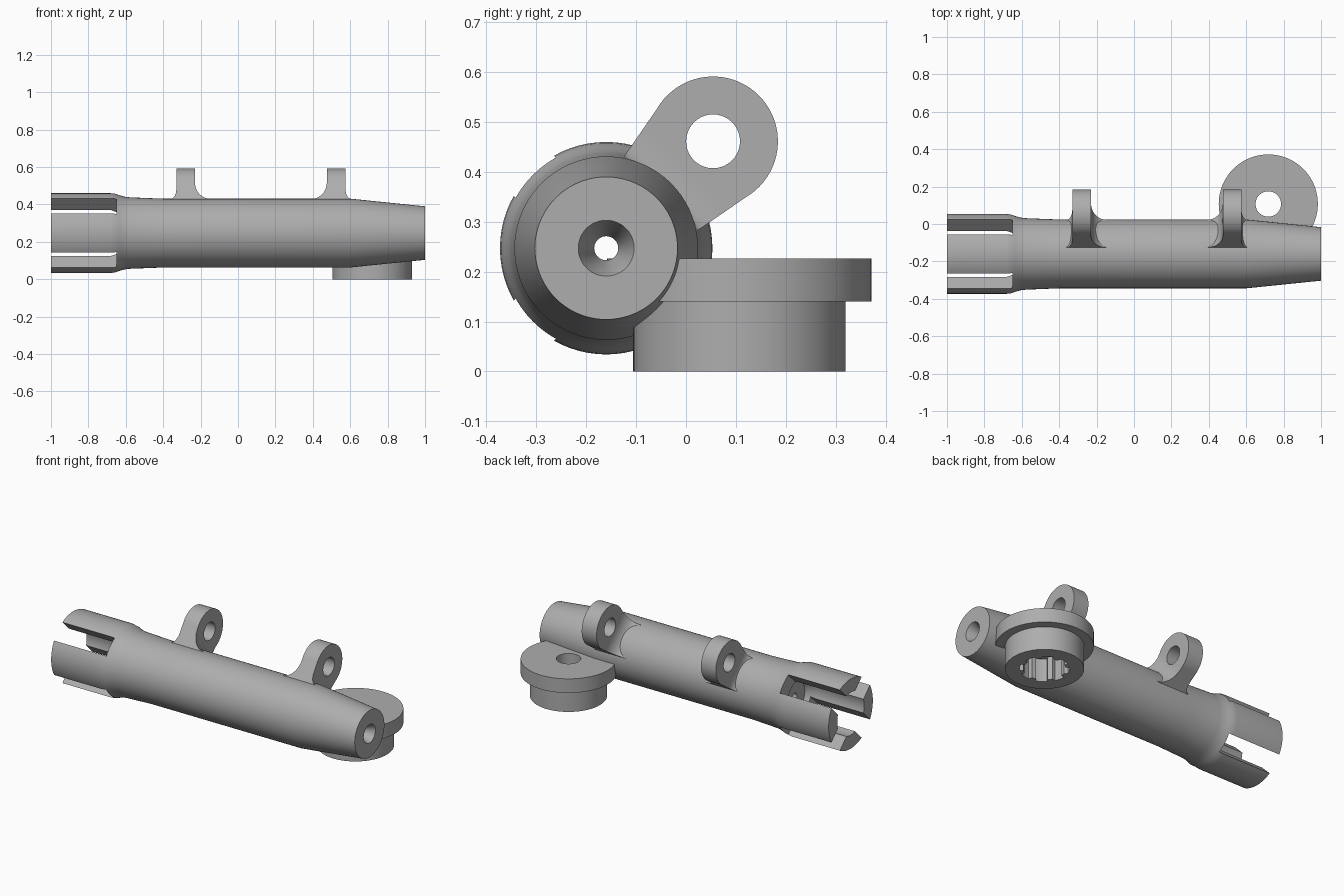
import bpy, bmesh
from math import sin, cos, pi, radians, tau
from mathutils import Vector

cube = bpy.data.objects.get("Cube")
if cube:
    bpy.data.objects.remove(cube)

grey = bpy.data.materials.new("matt grey")
grey.use_nodes = True
grey.diffuse_color = (0.42, 0.42, 0.42, 1)
grey.node_tree.nodes["Principled BSDF"].inputs["Base Color"].default_value = (0.42, 0.42, 0.42, 1)

X, Y, Z = Vector((1, 0, 0)), Vector((0, 1, 0)), Vector((0, 0, 1))
TUBE = Vector((0, -0.16, 0.247))          # point on the tube axis
ARM = Vector((0, 1, 1)).normalized()      # direction the lugs lean
SIDE = Vector((0, -1, 1)).normalized()


def finish(name, bm):
    bmesh.ops.recalc_face_normals(bm, faces=bm.faces)
    mesh = bpy.data.meshes.new(name)
    bm.to_mesh(mesh)
    bm.free()
    mesh.materials.append(grey)
    ob = bpy.data.objects.new(name, mesh)
    bpy.context.collection.objects.link(ob)
    return ob


def prism(name, pts, origin, u, v, start, end):
    """Extrude a 2D outline along u x v."""
    w = u.cross(v)
    bm = bmesh.new()
    low, high = ([bm.verts.new(origin + u * a + v * b + w * h) for a, b in pts] for h in (start, end))
    bm.faces.new(low)
    bm.faces.new(high)
    for i in range(len(pts)):
        j = (i + 1) % len(pts)
        bm.faces.new((low[i], low[j], high[j], high[i]))
    return finish(name, bm)


def lathe(name, profile, origin, axis, u, steps=72):
    """Revolve a closed (distance, radius) profile about an axis."""
    v = axis.cross(u)
    bm = bmesh.new()
    rings = []
    for k in range(steps):
        d = u * cos(tau * k / steps) + v * sin(tau * k / steps)
        rings.append([bm.verts.new(origin + axis * a + d * r) for a, r in profile])
    n = len(profile)
    for k in range(steps):
        p, q = rings[k], rings[(k + 1) % steps]
        for i in range(n):
            j = (i + 1) % n
            bm.faces.new((p[i], p[j], q[j], q[i]))
    return finish(name, bm)


def arc(cx, cy, r, a0, a1, steps, ry=None):
    ry = r if ry is None else ry
    angles = [radians(a0 + (a1 - a0) * i / steps) for i in range(steps + 1)]
    return [(cx + r * cos(a), cy + ry * sin(a)) for a in angles]


def boolean(ob, cutter, operation="DIFFERENCE"):
    """Apply a boolean and discard the cutter."""
    mod = ob.modifiers.new("cut", "BOOLEAN")
    mod.object, mod.operation, mod.solver = cutter, operation, "EXACT"
    cutter.hide_render = True
    graph = bpy.context.evaluated_depsgraph_get()
    result = bpy.data.meshes.new_from_object(ob.evaluated_get(graph))
    ob.modifiers.clear()
    ob.data = result
    bpy.data.objects.remove(cutter)


# Tube with a flared hollow end, tapered nose, countersink and bore
outer = [(-1, 0.13), (-1, 0.213), (-0.68, 0.213), (-0.66, 0.211), (-0.635, 0.203),
         (-0.61, 0.195), (-0.58, 0.191), (-0.4, 0.184), (0.6, 0.184), (1, 0.143)]
inner = [(1, 0.056), (0.92, 0.024), (-0.62, 0.024), (-0.62, 0.1), (-0.64, 0.112), (-0.68, 0.13)]
tube = lathe("tube", outer + inner, TUBE, X, Y)

# Two crossing slots split the flared end into four fingers
for u, v in ((ARM, SIDE), (SIDE, -ARM)):
    slot = [(-0.3, -0.057), (0.3, -0.057), (0.3, 0.057), (-0.3, 0.057)]
    boolean(tube, prism("slot_cutter", slot, TUBE, u, v, -1.1, -0.65))


# Lugs: tapered eye outline crossed with a fillet profile, then drilled
def lug(name, x, inward):
    head, r, root = 0.303, 0.13, 0.13
    outline = [(root, -0.1)] + arc(head, 0, r, -105, 105, 40) + [(root, 0.1)]
    ob = prism(name, outline, TUBE + X * x, ARM, SIDE, -0.05, 0.05)
    bpy.data.objects.remove(ob)
    ob = prism(name, outline, TUBE + X * x, ARM, SIDE, -0.2, 0.2)
    wide = arc(0.13, 0.26, 0.08, 270, 180, 10, 0.105)
    tight = arc(-0.08, 0.215, 0.03, 0, -90, 8, 0.06)
    flare = [(0.13, 0.1)] + wide + [(0.05, 0.5), (-0.05, 0.5)] + tight + [(-0.08, 0.1)]
    flare = [(a * inward, b) for a, b in flare]
    boolean(ob, prism("flare_cutter", flare, TUBE + X * x, X, ARM, -0.3, 0.3), "INTERSECT")
    hole = arc(head, 0, 0.054, 0, 351, 39)
    boolean(ob, prism("eye_cutter", hole, TUBE + X * x, ARM, SIDE, -0.3, 0.3))
    return ob


lugs = [lug("rear_lug", -0.28, 1), lug("front_lug", 0.525, -1)]

# Flanged mount with a through hole and a toothed socket below
CENTRE = Vector((0.718, 0.107, 0))
mount = lathe("mount", [(0, 0.068), (0, 0.213), (0.14, 0.213), (0.14, 0.265),
                        (0.226, 0.265), (0.226, 0.068)], CENTRE, Z, X)
teeth, socket = 8, []
for k in range(teeth):
    a = 360 * k / teeth
    socket += arc(0, 0, 0.136, a, a + 26, 4) + arc(0, 0, 0.115, a + 29, a + 42, 2)
boolean(mount, prism("socket_cutter", socket, CENTRE, X, Y, -0.1, 0.14))

# Smooth shading with crisp edges
bpy.ops.object.select_all(action="DESELECT")
for ob in [tube, mount] + lugs:
    ob.select_set(True)
bpy.context.view_layer.objects.active = tube
bpy.ops.object.shade_smooth_by_angle(angle=radians(30))
